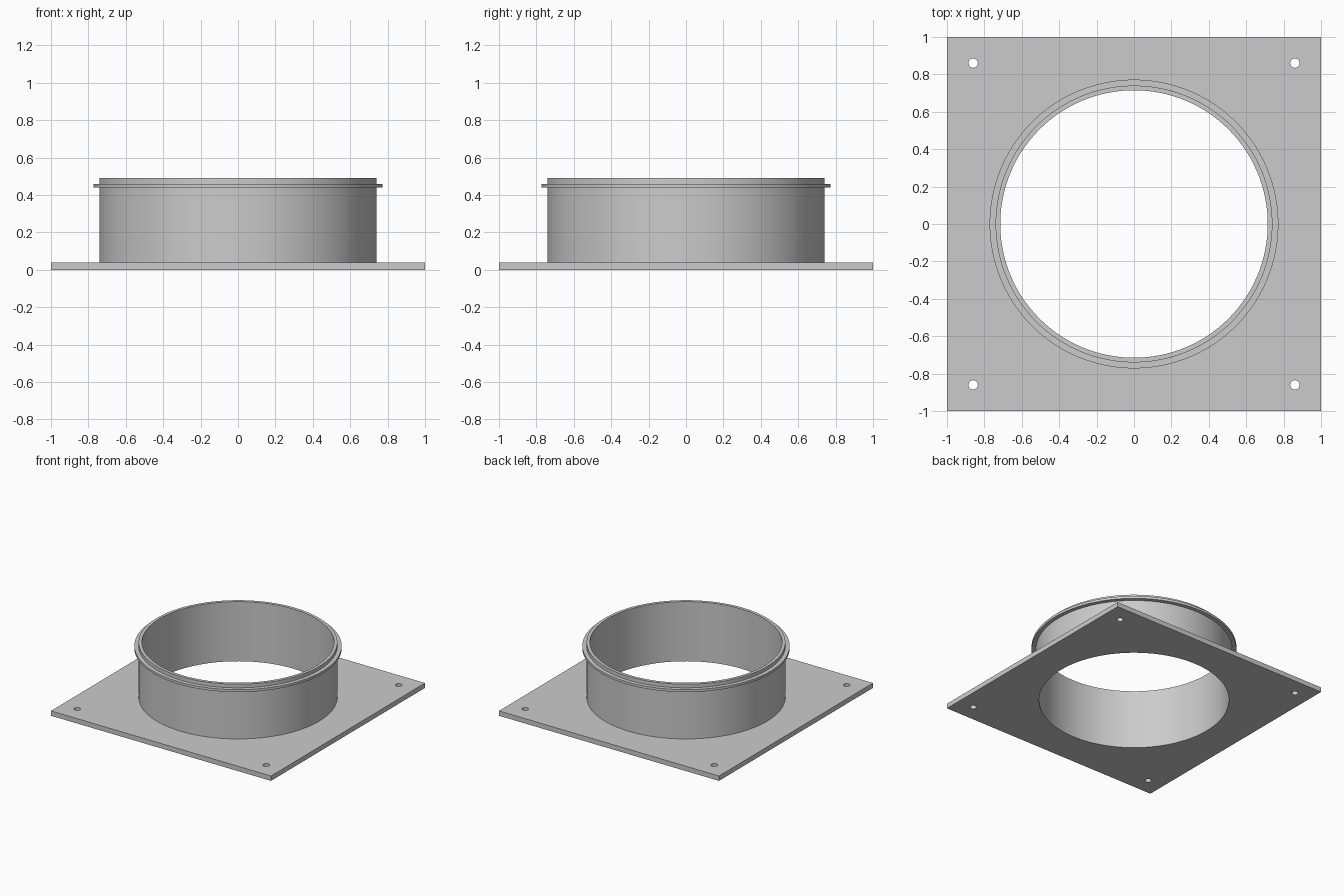
import bpy
import bmesh
from math import radians, sin, cos, tau

cube = bpy.data.objects.get("Cube")
if cube:
    bpy.data.objects.remove(cube, do_unlink=True)

SEGMENTS = 128
BORE = 0.715          # inner radius of collar and plate opening
COLLAR = 0.74         # outer radius of collar
BEAD = 0.772          # outer radius of the raised bead
PLATE_TOP = 0.04
HEIGHT = 0.49

steel = bpy.data.materials.new("grey_steel")
steel.use_nodes = True
steel.diffuse_color = (0.6, 0.6, 0.6, 1)
steel.node_tree.nodes["Principled BSDF"].inputs["Base Color"].default_value = (0.6, 0.6, 0.6, 1)


def finish(name, bm):
    """Turn a bmesh into a named, coloured, smooth-by-angle object."""
    bmesh.ops.recalc_face_normals(bm, faces=bm.faces)
    mesh = bpy.data.meshes.new(name)
    bm.to_mesh(mesh)
    bm.free()
    mesh.materials.append(steel)
    obj = bpy.data.objects.new(name, mesh)
    bpy.context.collection.objects.link(obj)
    bpy.ops.object.select_all(action="DESELECT")
    obj.select_set(True)
    bpy.context.view_layer.objects.active = obj
    bpy.ops.object.shade_smooth_by_angle(angle=radians(30))
    return obj


def add_loop(bm, points):
    """Closed loop of edges at z = 0."""
    verts = [bm.verts.new((x, y, 0)) for x, y in points]
    return [bm.edges.new((a, b)) for a, b in zip(verts, verts[1:] + verts[:1])]


def circle(cx, cy, radius, count):
    return [(cx + radius * cos(tau * i / count), cy + radius * sin(tau * i / count))
            for i in range(count)]


# Square flange plate with a round opening and four bolt holes
bm = bmesh.new()
edges = add_loop(bm, [(-1, -1), (1, -1), (1, 1), (-1, 1)])
edges += add_loop(bm, circle(0, 0, BORE, SEGMENTS))
for sx in (-1, 1):
    for sy in (-1, 1):
        edges += add_loop(bm, circle(sx * 0.86, sy * 0.86, 0.025, 24))
bmesh.ops.triangle_fill(bm, use_beauty=True, edges=edges)
solid = bmesh.ops.extrude_face_region(bm, geom=bm.faces[:], use_keep_orig=True)
top = [v for v in solid["geom"] if isinstance(v, bmesh.types.BMVert)]
bmesh.ops.translate(bm, verts=top, vec=(0, 0, PLATE_TOP))
finish("flange_plate", bm)

# Collar with raised bead, lathed from its wall profile
profile = [(BORE, PLATE_TOP), (BORE, HEIGHT), (COLLAR, HEIGHT), (COLLAR, 0.46),
           (BEAD, 0.46), (BEAD, 0.44), (COLLAR, 0.44), (COLLAR, PLATE_TOP)]
bm = bmesh.new()
verts = [bm.verts.new((r, 0, z)) for r, z in profile]
wall = [bm.edges.new(pair) for pair in zip(verts, verts[1:])]
bmesh.ops.spin(bm, geom=verts + wall, cent=(0, 0, 0), axis=(0, 0, 1),
               angle=tau, steps=SEGMENTS, use_merge=True)
bmesh.ops.remove_doubles(bm, verts=bm.verts, dist=0.0001)
finish("round_collar", bm)
